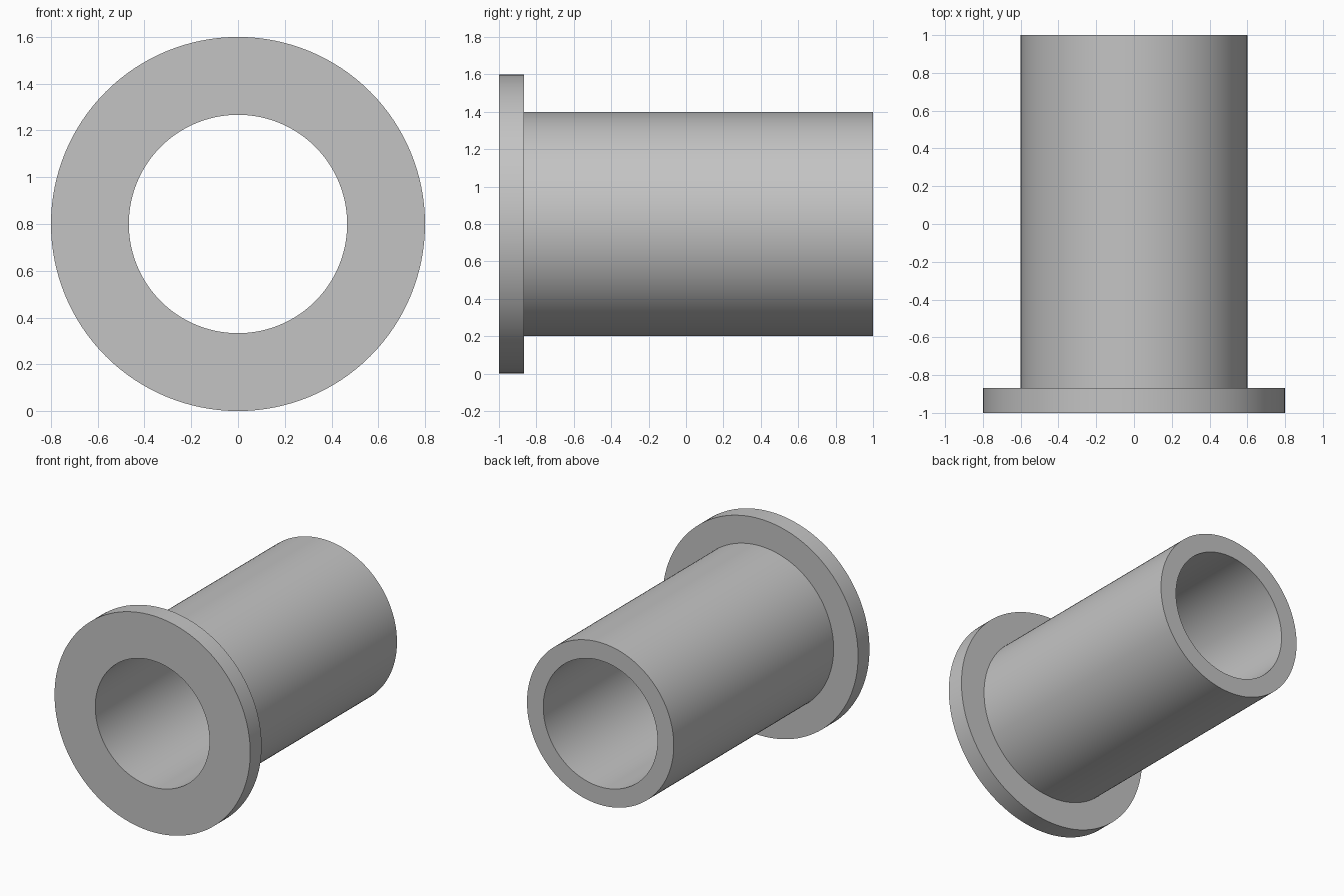
import bpy
import bmesh
import math

SEGMENTS = 128
BORE, SLEEVE, FLANGE = 0.467, 0.6, 0.8
FRONT, SHOULDER, BACK = -1.0, -0.867, 1.0

cube = bpy.data.objects.get("Cube")
if cube:
    bpy.data.objects.remove(cube, do_unlink=True)

# Plain grey metal
grey = bpy.data.materials.new("grey metal")
grey.use_nodes = True
colour = (0.55, 0.55, 0.55, 1.0)
grey.diffuse_color = colour
grey.node_tree.nodes["Principled BSDF"].inputs["Base Color"].default_value = colour

# Half section of the bushing as (radius, y), revolved around the y axis
profile = [(BORE, FRONT), (FLANGE, FRONT), (FLANGE, SHOULDER),
           (SLEEVE, SHOULDER), (SLEEVE, BACK), (BORE, BACK)]

bm = bmesh.new()
rings = []
for i in range(SEGMENTS):
    angle = math.tau * i / SEGMENTS
    rings.append([bm.verts.new((r * math.cos(angle), y, FLANGE + r * math.sin(angle)))
                  for r, y in profile])
for i, ring in enumerate(rings):
    following = rings[(i + 1) % SEGMENTS]
    for j in range(len(profile)):
        k = (j + 1) % len(profile)
        bm.faces.new((ring[j], ring[k], following[k], following[j]))
bmesh.ops.recalc_face_normals(bm, faces=bm.faces)

mesh = bpy.data.meshes.new("flanged_bushing")
bm.to_mesh(mesh)
bm.free()
mesh.materials.append(grey)
bushing = bpy.data.objects.new("flanged_bushing", mesh)
bpy.context.collection.objects.link(bushing)

# Smooth round walls with crisp rims
bpy.ops.object.select_all(action="DESELECT")
bushing.select_set(True)
bpy.context.view_layer.objects.active = bushing
bpy.ops.object.shade_smooth_by_angle(angle=math.radians(30))
